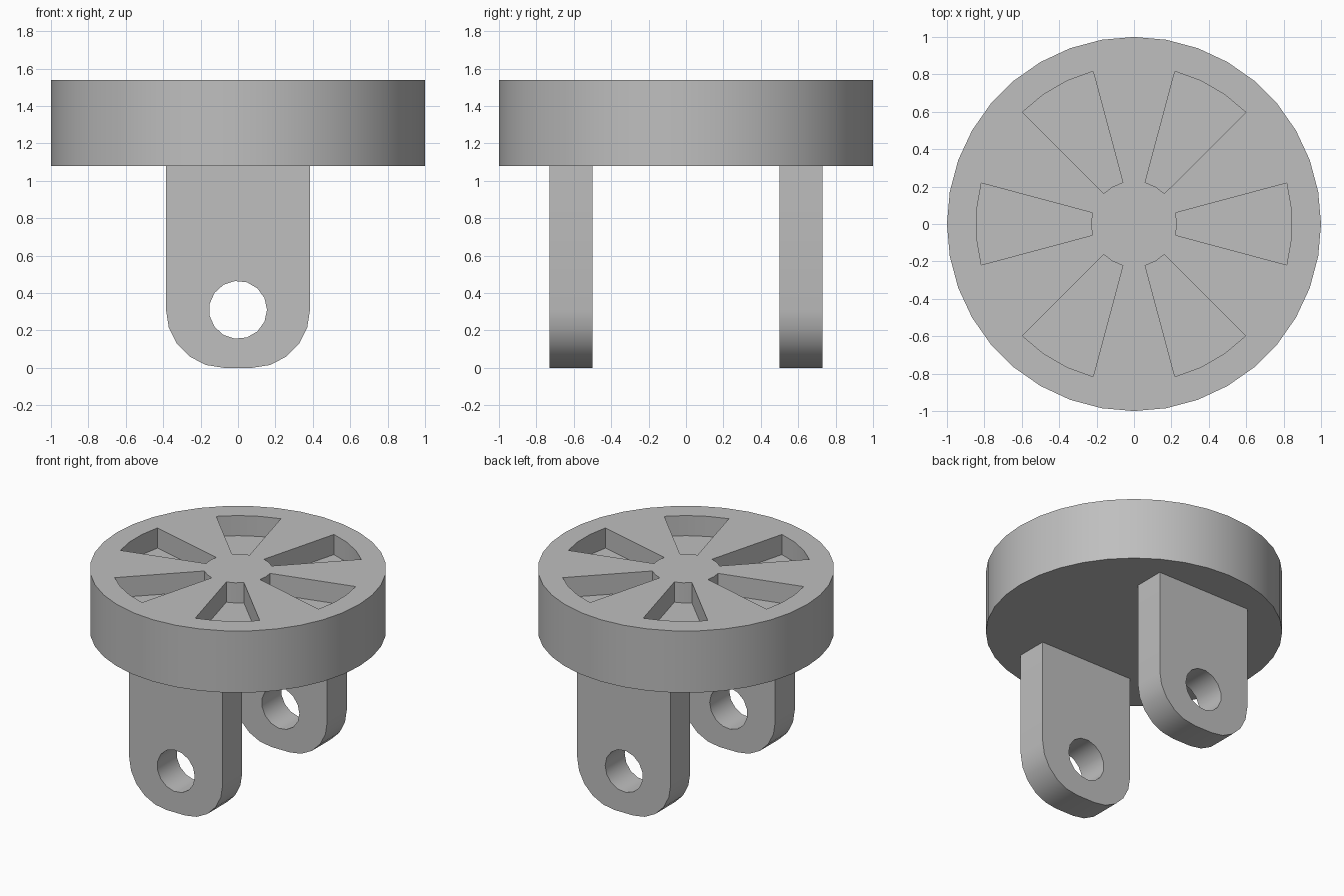
import bpy
import bmesh
from math import sin, cos, radians
from mathutils import Matrix, Vector

cube = bpy.data.objects.get("Cube")
if cube:
    bpy.data.objects.remove(cube, do_unlink=True)

GREY = (0.52, 0.52, 0.52, 1.0)
mat = bpy.data.materials.new("plain_grey")
mat.use_nodes = True
mat.diffuse_color = GREY
mat.node_tree.nodes["Principled BSDF"].inputs["Base Color"].default_value = GREY

DISC_BOTTOM, DISC_TOP, POCKET_DEPTH = 1.08, 1.54, 0.15
LEG_HALF, FILLET, HOLE_R = 0.385, 0.31, 0.155


def arc(r, start, end, steps, cx=0, cy=0):
    """Points along a circular arc, angles in degrees."""
    angles = [radians(start + (end - start) * i / steps) for i in range(steps + 1)]
    return [(cx + r * cos(a), cy + r * sin(a)) for a in angles]


def prism(name, outlines, low, high, upright=False):
    """Extrude closed outlines along z, or along y when upright."""
    bm = bmesh.new()
    for outline in outlines:
        face = bm.faces.new([bm.verts.new((x, y, low)) for x, y in outline])
        new = bmesh.ops.extrude_face_region(bm, geom=[face], use_keep_orig=True)["geom"]
        verts = [v for v in new if isinstance(v, bmesh.types.BMVert)]
        bmesh.ops.translate(bm, verts=verts, vec=Vector((0, 0, high - low)))
    if upright:
        swap = Matrix(((1, 0, 0, 0), (0, 0, 1, 0), (0, 1, 0, 0), (0, 0, 0, 1)))
        bmesh.ops.transform(bm, matrix=swap, verts=bm.verts)
    bmesh.ops.recalc_face_normals(bm, faces=bm.faces)
    mesh = bpy.data.meshes.new(name)
    bm.to_mesh(mesh)
    bm.free()
    mesh.materials.append(mat)
    obj = bpy.data.objects.new(name, mesh)
    bpy.context.collection.objects.link(obj)
    return obj


def cut(obj, cutter):
    """Subtract the cutter, discard it and smooth the curved walls."""
    cutter.hide_render = True
    mod = obj.modifiers.new("cut", 'BOOLEAN')
    mod.operation = 'DIFFERENCE'
    mod.solver = 'EXACT'
    mod.object = cutter
    bpy.ops.object.select_all(action='DESELECT')
    bpy.context.view_layer.objects.active = obj
    obj.select_set(True)
    bpy.ops.object.modifier_apply(modifier=mod.name)
    bpy.data.objects.remove(cutter, do_unlink=True)
    bpy.ops.object.shade_smooth_by_angle(angle=radians(30))


# Round head with six wedge-shaped pockets in its top
head = prism("round_head", [arc(1, 0, 350, 35)], DISC_BOTTOM, DISC_TOP)
wedges = [arc(0.845, a - 15, a + 15, 3) + arc(0.23, a + 15, a - 15, 2)
          for a in range(0, 360, 60)]
cut(head, prism("pocket_cutter", wedges, DISC_TOP - POCKET_DEPTH, DISC_TOP + 0.1))

# Two lugs with rounded lower corners and a pin hole
inset = LEG_HALF - FILLET
lug_outline = ([(-LEG_HALF, DISC_BOTTOM + 0.02)]
               + arc(FILLET, 180, 270, 5, -inset, FILLET)
               + arc(FILLET, 270, 360, 5, inset, FILLET)
               + [(LEG_HALF, DISC_BOTTOM + 0.02)])
hole = arc(HOLE_R, 0, 336, 14, 0, FILLET)
for name, low, high in (("front_lug", -0.73, -0.5), ("back_lug", 0.5, 0.73)):
    lug = prism(name, [lug_outline], low, high, upright=True)
    cut(lug, prism("hole_cutter", [hole], low - 0.1, high + 0.1, upright=True))
